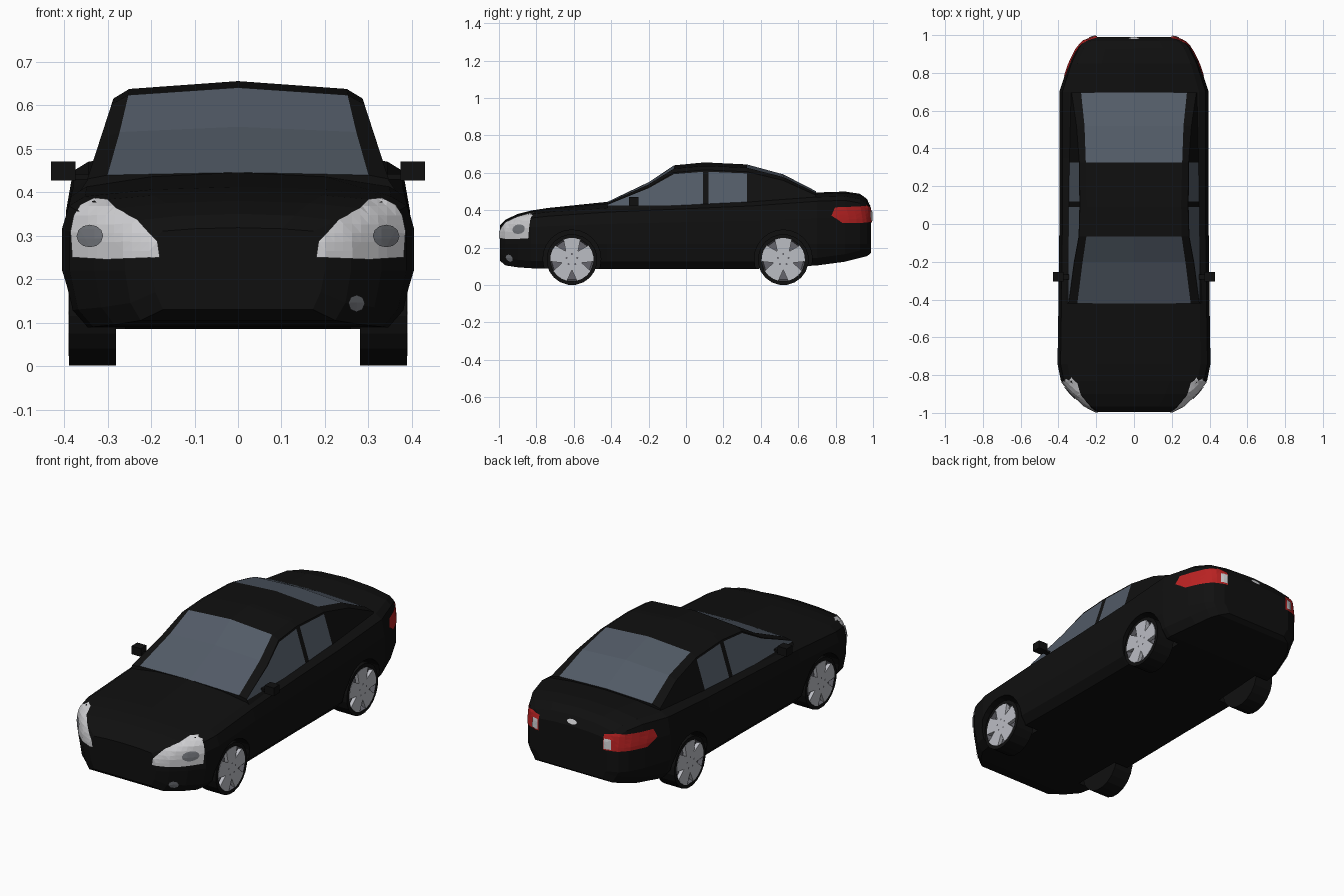
import bpy, bmesh, math
from mathutils import Vector
from mathutils.bvhtree import BVHTree

if "Cube" in bpy.data.objects:
    bpy.data.objects.remove(bpy.data.objects["Cube"])


def mat(name, r, g, b):
    m = bpy.data.materials.new(name)
    m.diffuse_color = (r, g, b, 1)
    m.use_nodes = True
    m.node_tree.nodes["Principled BSDF"].inputs["Base Color"].default_value = m.diffuse_color
    return m


BLACK = mat("black_paint", .005, .005, .005)
GLASS = mat("tinted_glass", .085, .105, .135)
SILVER = mat("wheel_silver", .5, .51, .55)
RIM = mat("rim_grey", .13, .13, .15)
LAMP = mat("lamp_clear", .62, .62, .64)
LENS = mat("lens_grey", .18, .19, .21)
RED = mat("tail_red", .48, .016, .016)


def finish(bm, name, *mats):
    me = bpy.data.meshes.new(name)
    bm.to_mesh(me)
    ob = bpy.data.objects.new(name, me)
    bpy.context.collection.objects.link(ob)
    for m in mats:
        me.materials.append(m)
    return ob


def loft(rings, closed, rule=lambda i, j: 0):
    """Skin a list of half rings (x, y, z), mirrored across x = 0."""
    bm = bmesh.new()
    loops = []
    for r in rings:
        mirror = [(-x, y, z) for x, y, z in reversed(r) if x > 1e-6]
        loops.append([bm.verts.new(p) for p in r + mirror])
    n = len(loops[0])
    for i in range(len(loops) - 1):
        for j in range(n if closed else n - 1):
            k = (j + 1) % n
            f = bm.faces.new((loops[i][j], loops[i][k], loops[i + 1][k], loops[i + 1][j]))
            f.material_index = rule(i, j)
    bm.faces.new(loops[0])
    bm.faces.new(loops[-1])
    bmesh.ops.recalc_face_normals(bm, faces=bm.faces)
    return bm


# Lower body: y, half width, bottom z, shoulder z, centre top z
STATIONS = [(-.995, .20, .13, .31, .318), (-.965, .26, .105, .335, .35),
            (-.90, .33, .095, .362, .38), (-.83, .387, .09, .38, .398),
            (-.74, .405, .088, .39, .412), (-.42, .40, .085, .412, .445),
            (0, .395, .085, .43, .45), (.35, .395, .085, .445, .47),
            (.70, .395, .105, .47, .495), (.85, .345, .125, .475, .50),
            (.93, .305, .145, .46, .488), (.968, .27, .155, .435, .46),
            (.99, .215, .172, .40, .41)]


def body_ring(y, w, zb, ze, zt):
    return [(0, y, zb), (.86 * w, y, zb), (.95 * w, y, zb + .04), (w, y, .22),
            (w, y, .1 + .55 * ze), (.96 * w, y, ze - .022), (.87 * w, y, ze),
            (.5 * w, y, ze + .7 * (zt - ze)), (0, y, zt)]


bm = loft([body_ring(*s) for s in STATIONS], True)
surface = BVHTree.FromBMesh(bm)
body = finish(bm, "body", BLACK)

# Wheel arches cut out of the body
AXLES = (-.61, .52)
for y in AXLES:
    for s in (-1, 1):
        bpy.ops.mesh.primitive_cylinder_add(vertices=24, radius=.155, depth=.25,
                                            location=(s * .385, y, .14),
                                            rotation=(0, math.pi / 2, 0))
        cutter = bpy.context.object
        cutter.hide_render = True
        cutter.data.materials.append(BLACK)
        mod = body.modifiers.new("arch", 'BOOLEAN')
        mod.operation, mod.solver, mod.object = 'DIFFERENCE', 'EXACT', cutter
        bpy.context.view_layer.objects.active = body
        bpy.ops.object.modifier_apply(modifier=mod.name)
        bpy.data.objects.remove(cutter)

# Cabin: y, roof centre z, half width of roof / screens
CABIN = [(-.42, .445, .30), (-.20, .55, .272), (-.065, .64, .252), (.09, .655, .25),
         (.12, .655, .25), (.325, .645, .255), (.52, .592, .262), (.695, .502, .28)]


def cabin_ring(y, zt, hw):
    f = (zt - .445) / .21
    def side(z):
        return (.348 - (z - .425) / .185 * .06, y, z)
    z3 = zt - .015 - .025 * f
    return [(.365, y, .40), side(.425), side(.425 + (z3 - .425) * .95), side(z3),
            (hw, y, zt - .006 - .012 * f), (0, y, zt)]


def cabin_rule(i, j):
    j = min(j, 9 - j)
    side_glass = j == 1 and i in (0, 1, 2, 4)
    screen = j == 4 and i in (0, 1, 5, 6)
    return 1 if side_glass or screen else 0


finish(loft([cabin_ring(*c) for c in CABIN], False, cabin_rule), "cabin", BLACK, GLASS)


def decal(name, outline, facing, m, lift=.004, step=.02):
    """Thin plate: outline in x/z, cut to a grid and projected on the body."""
    bm = bmesh.new()
    bm.faces.new([bm.verts.new((x, 0, z)) for x, z in outline])
    for axis in (0, 2):
        lo = min(v.co[axis] for v in bm.verts)
        hi = max(v.co[axis] for v in bm.verts)
        no = Vector((axis == 0, 0, axis == 2))
        for k in range(1, int((hi - lo) / step) + 1):
            bmesh.ops.bisect_plane(bm, geom=bm.verts[:] + bm.edges[:] + bm.faces[:],
                                   plane_co=no * (lo + k * step), plane_no=no)
    lost = []
    for v in bm.verts:
        hit, normal, _, _ = surface.ray_cast(Vector((v.co.x, 2 * facing, v.co.z)),
                                             Vector((0, -facing, 0)))
        if hit is None:
            lost.append(v)
        else:
            v.co = hit + normal * lift
    bmesh.ops.delete(bm, geom=lost, context='VERTS')
    bmesh.ops.triangulate(bm, faces=bm.faces[:])
    bm.normal_update()
    bmesh.ops.reverse_faces(bm, faces=[f for f in bm.faces if f.normal.y * facing < 0])
    finish(bm, name, m)


def oval(cx, cz, rx, rz, n=12):
    return [(cx + rx * math.cos(2 * math.pi * k / n), cz + rz * math.sin(2 * math.pi * k / n))
            for k in range(n)]


# Lamps, mirrored left and right
HEAD = [(.18, .25), (.30, .245), (.378, .25), (.382, .31), (.375, .345), (.36, .368),
        (.33, .383), (.30, .38), (.28, .36), (.23, .335), (.185, .285)]
TAIL = [(.195, .335), (.35, .332), (.368, .37), (.355, .415), (.25, .425), (.195, .415)]
REVERSE = [(.20, .342), (.235, .342), (.235, .395), (.20, .395)]
for s, side in ((-1, "left"), (1, "right")):
    def flip(pts):
        return [(s * x, z) for x, z in pts]
    decal(side + "_headlight", flip(HEAD), -1, LAMP)
    decal(side + "_headlight_lens", flip(oval(.335, .298, .03, .025)), -1, LENS, .008)
    decal(side + "_tail_light", flip(TAIL), 1, RED)
    decal(side + "_reverse_light", flip(REVERSE), 1, LAMP, .008)
decal("fog_light", oval(.27, .145, .019, .019, 8), -1, LENS)
decal("trunk_button", oval(0, .43, .03, .012), 1, LAMP)

# Wheels: lathed tyre and rim dish, five-spoke plate, lug nuts
PROFILE = [(.28, 0), (.28, .136), (.388, .136), (.388, .116), (.365, .108), (.365, 0)]


def wheel(name, s, y):
    cz, n = .136, 20
    def at(x, r, a):
        return (s * x, y + r * math.cos(a), cz + r * math.sin(a))
    bm = bmesh.new()
    for k in range(n):
        a, b = (2 * math.pi * (k + d) / n for d in (.5, 1.5))
        for j in range(len(PROFILE) - 1):
            p, q = PROFILE[j], PROFILE[j + 1]
            f = bm.faces.new([bm.verts.new(at(*p, a)), bm.verts.new(at(*q, a)),
                              bm.verts.new(at(*q, b)), bm.verts.new(at(*p, b))])
            f.material_index = 1 if j >= 3 else 0
    bmesh.ops.remove_doubles(bm, verts=bm.verts, dist=1e-5)
    bmesh.ops.recalc_face_normals(bm, faces=bm.faces)
    finish(bm, name + "_tyre", BLACK, RIM)

    # Spokes
    bm = bmesh.new()
    outline = []
    for k in range(5):
        a = math.pi / 2 + k * math.tau / 5
        outline += [at(.39, .116, a + math.radians(d)) for d in (-23, -8, 8, 23)]
        outline.append(at(.39, .055, a + math.radians(36)))
    f = bm.faces.new([bm.verts.new(p) for p in outline])
    ext = bmesh.ops.extrude_face_region(bm, geom=[f])
    bmesh.ops.translate(bm, vec=(-s * .02, 0, 0),
                        verts=[v for v in ext["geom"] if isinstance(v, bmesh.types.BMVert)])
    bmesh.ops.triangulate(bm, faces=bm.faces[:])
    bmesh.ops.recalc_face_normals(bm, faces=bm.faces)
    finish(bm, name + "_spokes", SILVER)

    # Lug nuts
    bm = bmesh.new()
    for k in range(5):
        c = Vector(at(.392, .03, math.pi / 2 + k * math.tau / 5))
        ring = [c + Vector((0, .006 * math.cos(t * math.pi / 3), .006 * math.sin(t * math.pi / 3)))
                for t in range(6)]
        bm.faces.new([bm.verts.new(p) for p in (ring if s > 0 else ring[::-1])])
    finish(bm, name + "_lug_nuts", RIM)


for end, y in zip(("front", "rear"), AXLES):
    for s, side in ((-1, "left"), (1, "right")):
        wheel(end + "_" + side, s, y)


# Door mirrors with short stalks
def box(bm, c, size):
    vs = bmesh.ops.create_cube(bm, size=1)["verts"]
    bmesh.ops.scale(bm, vec=size, verts=vs)
    bmesh.ops.translate(bm, vec=c, verts=vs)


for s, side in ((-1, "left"), (1, "right")):
    bm = bmesh.new()
    box(bm, (s * .402, -.28, .448), (.056, .05, .044))
    box(bm, (s * .36, -.28, .435), (.05, .025, .012))
    finish(bm, side + "_mirror", BLACK)
